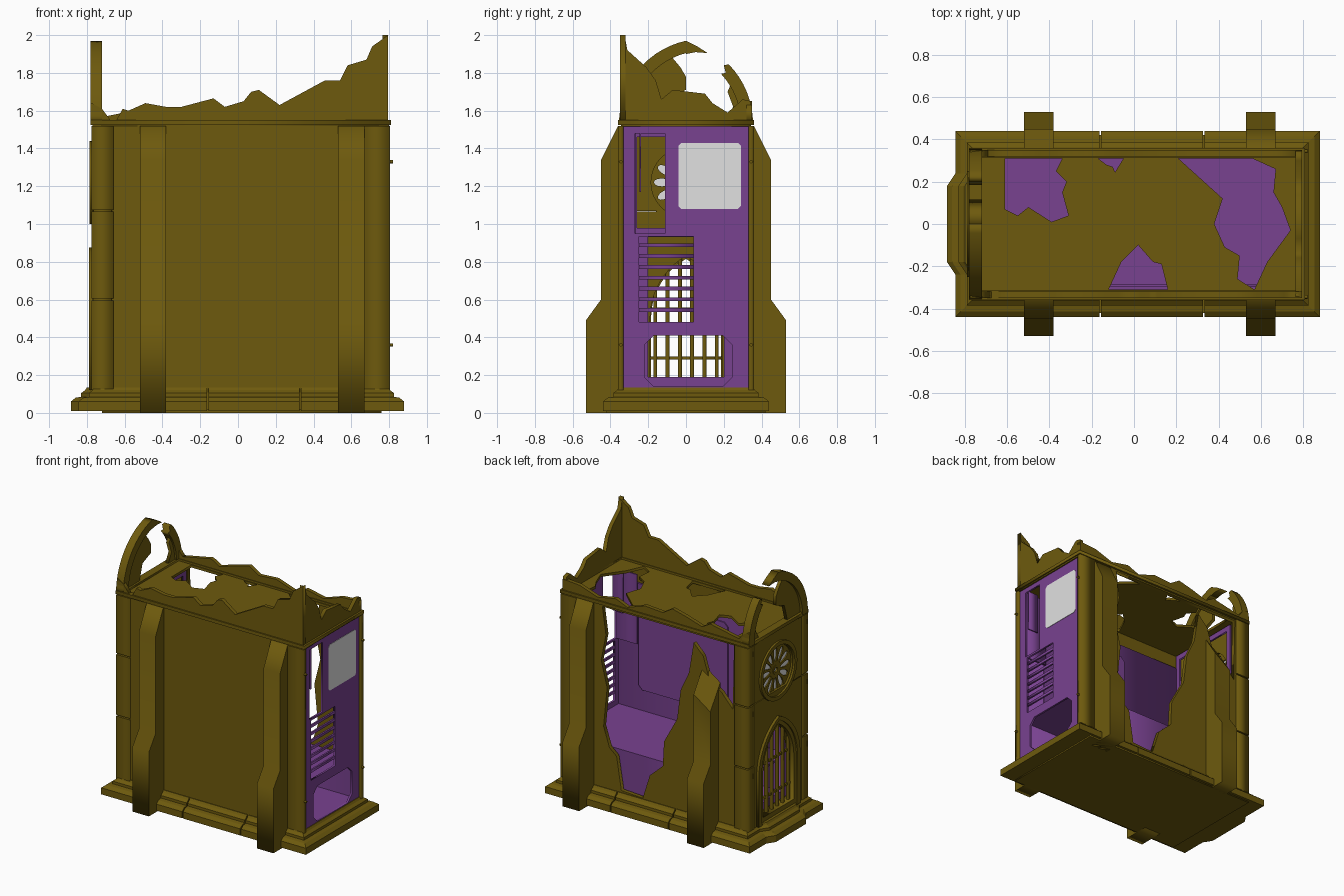
import bpy, bmesh, math
from mathutils import Vector

cube = bpy.data.objects.get("Cube")
if cube:
    bpy.data.objects.remove(cube, do_unlink=True)


def material(name, rgb):
    m = bpy.data.materials.new(name)
    m.use_nodes = True
    m.diffuse_color = (*rgb, 1)
    m.node_tree.nodes["Principled BSDF"].inputs["Base Color"].default_value = (*rgb, 1)
    return m


STONE = material("olive_stone", (0.155, 0.102, 0.004))
PURPLE = material("purple_metal", (0.19, 0.054, 0.28))
GREY = material("light_grey", (0.75, 0.75, 0.75))


def link(name, mesh, mat):
    mesh.materials.clear()
    mesh.materials.append(mat)
    obj = bpy.data.objects.new(name, mesh)
    bpy.context.collection.objects.link(obj)
    return obj


def from_bmesh(name, bm, mat):
    bmesh.ops.recalc_face_normals(bm, faces=bm.faces)
    mesh = bpy.data.meshes.new(name)
    bm.to_mesh(mesh)
    bm.free()
    return link(name, mesh, mat)


def plate(name, axis, a, b, outlines, mat):
    """Flat plate with holes, spanning a..b along the axis."""
    curve = bpy.data.curves.new(name, 'CURVE')
    curve.dimensions, curve.fill_mode = '2D', 'BOTH'
    curve.extrude = abs(b - a) / 2
    for pts in outlines:
        s = curve.splines.new('POLY')
        s.points.add(len(pts) - 1)
        for p, (u, v) in zip(s.points, pts):
            p.co = (u, v, 0, 1)
        s.use_cyclic_u = True
    temp = bpy.data.objects.new(name + "_temp", curve)
    mesh = bpy.data.meshes.new_from_object(temp)
    bpy.data.objects.remove(temp)
    bm = bmesh.new()
    bm.from_mesh(mesh)
    bmesh.ops.remove_doubles(bm, verts=bm.verts, dist=1e-5)
    for vert in bm.verts:
        u, v, w = vert.co
        w += (a + b) / 2
        vert.co = {'x': (w, u, v), 'y': (u, w, v), 'z': (u, v, w)}[axis]
    return from_bmesh(name, bm, mat)


def rect(u0, u1, v0, v1):
    return [(u0, v0), (u1, v0), (u1, v1), (u0, v1)]


def box(name, x0, x1, y0, y1, z0, z1, mat):
    return plate(name, 'z', z0, z1, [rect(x0, x1, y0, y1)], mat)


def cut_corners(u0, u1, v0, v1, c):
    return [(u0 + c, v0), (u1 - c, v0), (u1, v0 + c), (u1, v1 - c),
            (u1 - c, v1), (u0 + c, v1), (u0, v1 - c), (u0, v0 + c)]


def circle(cu, cv, r, n=32):
    return [(cu + r * math.cos(i * math.tau / n), cv + r * math.sin(i * math.tau / n)) for i in range(n)]


def pointed_arc(half, spring, rise, n=10):
    """Right half of a pointed arch, from its foot to its tip."""
    c = (rise * rise - half * half) / (2 * half)
    top = math.atan2(rise, c)
    return [(-c + (half + c) * math.cos(top * i / n), spring + (half + c) * math.sin(top * i / n))
            for i in range(n + 1)]


def arch(half, base, spring, rise):
    arc = pointed_arc(half, spring, rise)
    return [(half, base)] + arc + [(-u, v) for u, v in arc[-2::-1]] + [(-half, base)]


# Plinth: three moulded blocks, the first with a bay under the gate
TIERS = [(0, .01), (0, .06), (.025, .08), (.055, .085), (.055, .105), (.075, .12), (.085, .135)]


def plinth_block(name, x0, x1, left_end, right_end):
    bm = bmesh.new()
    rings = []
    for d, z in TIERS:
        a = x0 + (d if left_end else 0)
        b = x1 - (d if right_end else 0)
        y = .44 - d
        pts = [(a, -y), (b, -y), (b, y), (a, y)]
        if left_end:
            pts += [(a, .24), (a - .04, .18), (a - .04, -.18), (a, -.24)]
        rings.append([bm.verts.new((p[0], p[1], z)) for p in pts])
    for low, high in zip(rings, rings[1:]):
        for i in range(len(low)):
            j = (i + 1) % len(low)
            bm.faces.new((low[i], low[j], high[j], high[i]))
    bm.faces.new(rings[0])
    bm.faces.new(rings[-1])
    return from_bmesh(name, bm, STONE)


plinth_block("plinth_gate_block", -.845, -.164, True, False)
plinth_block("plinth_middle_block", -.156, .326, False, False)
plinth_block("plinth_rear_block", .334, .88, False, True)
box("plinth_foot", -.72, .76, -.42, .42, 0, .02, STONE)
box("plinth_core", -.7, .78, -.35, .35, .02, .13, STONE)

# Stepped buttresses, the one by the breach broken off
PROFILE = [(.33, 0), (.53, 0), (.53, .49), (.45, .6), (.45, 1.34), (.36, 1.52), (.33, 1.52)]
for side in (-1, 1):
    for place, x in (("gate", -.45), ("rear", .6)):
        broken = side > 0 and place == "gate"
        obj = plate(f"buttress_{place}_{side}", 'x', x - .07, x + .07,
                    [[(side * y, z) for y, z in PROFILE]], STONE)
        if broken:
            bm = bmesh.new()
            bm.from_mesh(obj.data)
            for point, normal in (((-.38, .36, 1.46), (-.85, .5, .5)), ((-.5, .45, 1.02), (-.35, .75, .5))):
                bmesh.ops.bisect_plane(bm, geom=bm.verts[:] + bm.edges[:] + bm.faces[:],
                                       plane_co=point, plane_no=Vector(normal).normalized(), clear_outer=True)
                bmesh.ops.holes_fill(bm, edges=[e for e in bm.edges if e.is_boundary])
            bm.to_mesh(obj.data)
            bm.free()

# Long walls, one breached
WALL = rect(-.67, .68, .12, 1.52)
BREACH = [(.46, 1.51), (.43, 1.3), (.47, 1.1), (.42, .9), (.45, .6), (.4, .45), (.34, .4), (.3, .15),
          (.12, .14), (.06, .33), (-.05, .43), (-.06, .62), (-.17, .82), (-.2, 1.05), (-.27, 1.2),
          (-.31, 1.44), (-.39, 1.36), (-.44, 1.2), (-.55, 1.12), (-.64, 1.02), (-.65, 1.51)]
plate("front_wall", 'y', -.35, -.32, [WALL], STONE)
plate("breached_wall", 'y', .32, .35, [WALL, BREACH], STONE)

# Corner piers, coursed at the gate end
for side in (-1, 1):
    y0, y1 = sorted((side * .29, side * .36))
    for i, (z0, z1) in enumerate(((.12, .595), (.605, 1.065), (1.075, 1.52))):
        box(f"gate_pier_{side}_{i}", -.775, -.66, y0, y1, z0, z1, STONE)
    box(f"gate_pier_core_{side}", -.765, -.67, side * .3 - .04, side * .3 + .04, .12, 1.52, STONE)
    y0, y1 = sorted((side * .33, side * .36))
    box(f"rear_pier_{side}", .67, .805, y0, y1, .12, 1.52, STONE)
    for z in (.36, 1.33):
        plate(f"screw_{side}_{z}", 'x', .8, .82, [circle(side * .345, z, .009, 10)], STONE)

# Gate facade
plate("gate_facade", 'x', -.77, -.71, [rect(-.3, .3, .12, 1.065), arch(.19, .17, .5, .33)], STONE)
plate("gate_outer_moulding", 'x', -.79, -.76, [arch(.25, .12, .5, .375), arch(.215, .13, .5, .345)], STONE)
plate("gate_inner_moulding", 'x', -.78, -.75, [arch(.22, .12, .5, .35), arch(.185, .17, .5, .315)], STONE)
for i in range(-2, 4):
    y = (i - .5) * .065
    top = max(v for u, v in pointed_arc(.19, .5, .33, 30) if u >= abs(y) - .002)
    box(f"gate_bar_{i}", -.755, -.735, y - .01, y + .01, .14, top + .01, STONE)
for i, z in enumerate((.29, .55)):
    box(f"gate_crossbar_{i}", -.75, -.735, -.19, .19, z - .008, z + .008, STONE)


# Rose window
def petal(angle):
    c, s = math.cos(angle), math.sin(angle)
    return [(u * c - v * s, 1.22 + u * s + v * c) for u, v in
            [(.115 + .055 * p, q * (.02 + .006 * p)) for p, q in circle(0, 0, 1, 14)]]


plate("rose_facade", 'x', -.77, -.71, [rect(-.3, .3, 1.071, 1.52), circle(0, 1.22, .185)], STONE)
plate("rose_tracery", 'x', -.755, -.735,
      [circle(0, 1.22, .19), circle(0, 1.22, .03, 12)] + [petal(i * math.tau / 12) for i in range(12)], STONE)
plate("rose_glass", 'x', -.746, -.744, [circle(0, 1.22, .18)], GREY)
plate("rose_hub", 'x', -.76, -.735, [circle(0, 1.22, .035, 12), circle(0, 1.22, .018, 12)], STONE)
plate("rose_ring", 'x', -.785, -.75, [circle(0, 1.22, .22), circle(0, 1.22, .19)], STONE)

# Roof slab with holes and cornice edge
HOLES = [[(-.61, .31), (-.61, .07), (-.55, .04), (-.5, .08), (-.39, .01), (-.31, .04), (-.34, .15),
          (-.32, .2), (-.37, .25), (-.34, .31)],
         [(-.17, .31), (-.13, .28), (-.1, .27), (-.09, .245), (-.05, .31)],
         [(.21, .31), (.42, .12), (.38, 0), (.43, -.11), (.5, -.15), (.49, -.26), (.57, -.31), (.63, -.18),
          (.74, -.03), (.7, .08), (.66, .15), (.67, .26), (.56, .31)],
         [(-.12, -.31), (-.06, -.18), (.02, -.1), (.09, -.18), (.13, -.19), (.16, -.31)]]
plate("roof", 'z', 1.515, 1.535, [rect(-.77, .8, -.345, .345)] + HOLES, STONE)
plate("cornice", 'z', 1.525, 1.55, [rect(-.78, .81, -.36, .36), rect(-.72, .765, -.315, .315)], STONE)

# Ragged parapets
FRONT = [(-.7, 1.54), (-.65, 1.54), (-.61, 1.61), (-.58, 1.6), (-.49, 1.64), (-.38, 1.62), (-.3, 1.62),
         (-.13, 1.665), (-.07, 1.62), (.03, 1.65), (.07, 1.7), (.11, 1.71), (.22, 1.63), (.46, 1.76),
         (.54, 1.76), (.58, 1.84), (.68, 1.87), (.71, 1.94), (.795, 2.0)]
BACK = [(-.7, 1.57), (-.6, 1.59), (-.45, 1.62), (-.38, 1.58), (-.25, 1.62), (-.13, 1.65), (-.05, 1.6),
        (.1, 1.61), (.25, 1.56), (.35, 1.6), (.5, 1.57), (.65, 1.62), (.795, 1.63)]
REAR = [(-.345, 2.0), (-.32, 1.97), (-.31, 1.92), (-.21, 1.83), (-.16, 1.76), (-.13, 1.66), (-.07, 1.71),
        (.1, 1.69), (.14, 1.64), (.22, 1.59), (.3, 1.66), (.345, 1.65)]


def ragged(name, axis, a, b, pts):
    plate(name, axis, a, b, [pts + [(pts[-1][0], 1.53), (pts[0][0], 1.53)]], STONE)


ragged("front_parapet", 'y', -.35, -.32, FRONT)
ragged("breached_parapet", 'y', .32, .35, BACK)
ragged("rear_parapet", 'x', .765, .795, REAR)

# Broken gable arch
OUTER, INNER = pointed_arc(.355, 1.53, .44, 14), pointed_arc(.29, 1.53, .375, 14)


def rib(name, x0, x1, n, sign, tip=()):
    pts = OUTER[:n] + list(tip) + INNER[:n][::-1]
    plate(name, 'x', x0, x1, [[(sign * u, v) for u, v in pts]], STONE)


rib("gable_rib_whole", -.78, -.72, 15, -1)
rib("gable_rib_stump", -.78, -.72, 9, 1, [(.2, 1.84), (.21, 1.8)])
plate("gable_rib_tip", 'x', -.78, -.72, [[(0, 1.97), (.06, 1.94), (.115, 1.905), (.05, 1.91), (0, 1.9)]], STONE)
plate("gable_wall", 'x', -.76, -.735,
      [[(-.31, 1.53), (-.3, 1.66), (-.2, 1.82), (-.08, 1.89), (-.03, 1.83), (0, 1.78), (0, 1.71), (-.1, 1.67),
        (-.14, 1.53)]], STONE)
plate("gable_wall_stump", 'x', -.76, -.735,
      [[(.31, 1.53), (.31, 1.66), (.25, 1.77), (.22, 1.7), (.25, 1.62), (.2, 1.53)]], STONE)
for side in (-1, 1):
    plate(f"gable_foot_{side}", 'y', side * .335 - .015, side * .335 + .015,
          [[(-.775, 1.53), (-.775, 1.64), (-.72, 1.61), (-.66, 1.53)]], STONE)

# Rear metal panel with vents
SLOTS, PORT = rect(-.25, .04, .48, .935), rect(-.27, -.11, .95, 1.48)
plate("rear_panel", 'x', .775, .79,
      [rect(-.335, .335, .12, 1.52), cut_corners(-.22, .245, .14, .41, .05), SLOTS, PORT], PURPLE)
plate("fan_mesh", 'x', .788, .793, [cut_corners(-.04, .29, 1.08, 1.43, .015)], GREY)
for i in range(7):
    z = .535 + i * .057
    box(f"slot_bar_{i}", .775, .788, -.25, .04, z, z + .02, PURPLE)
box("port_side", .6, .775, -.275, -.265, .95, 1.48, PURPLE)
box("port_strip", .7, .785, -.245, -.238, 1.17, 1.48, PURPLE)

# Inner metal chassis
plate("chassis_front", 'x', -.66, -.645,
      [rect(-.3, .3, .13, 1.5), rect(-.2, .2, .19, .93), rect(-.26, .26, .98, 1.46)], PURPLE)
box("chassis_tray", -.645, .775, -.31, -.295, .13, 1.4, PURPLE)
plate("board_plate", 'y', -.295, -.287, [cut_corners(-.15, .6, .6, 1.3, .03)], PURPLE)
box("shroud_top", -.645, .775, -.295, .31, .425, .44, PURPLE)
box("shroud_side", -.645, .775, .295, .31, .13, .44, PURPLE)
box("chassis_floor", -.645, .775, -.295, .3, .13, .138, PURPLE)
